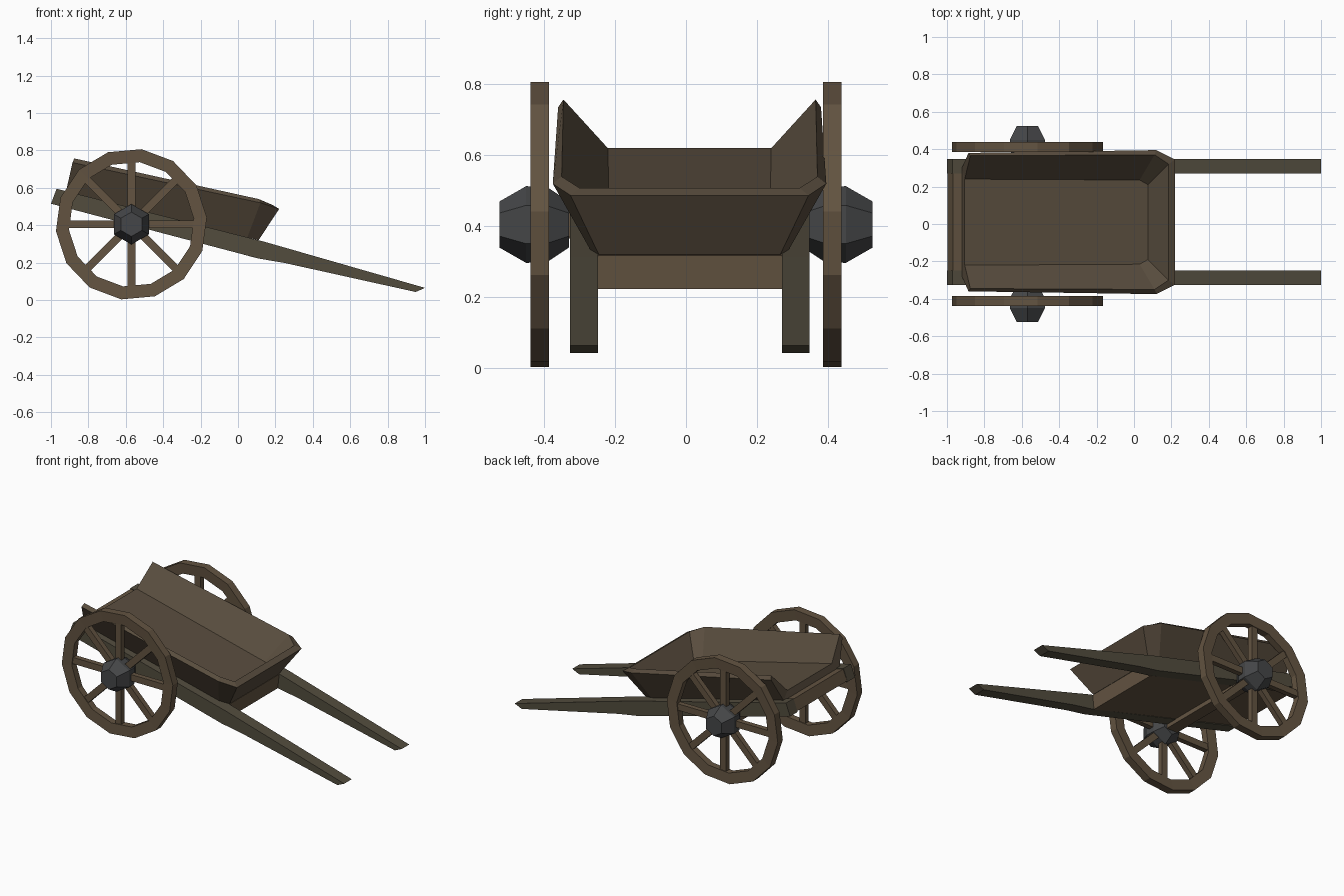
import bpy, bmesh, math
from mathutils import Matrix, Vector

if "Cube" in bpy.data.objects:
    bpy.data.objects.remove(bpy.data.objects["Cube"])


def material(name, rgb):
    m = bpy.data.materials.new(name)
    m.diffuse_color = (*rgb, 1)
    m.use_nodes = True
    m.node_tree.nodes["Principled BSDF"].inputs["Base Color"].default_value = m.diffuse_color
    return m


WOOD = material("brown_wood", (0.125, 0.088, 0.053))
TUB = material("dark_wood", (0.10, 0.074, 0.048))
POLE = material("grey_wood", (0.085, 0.073, 0.048))
IRON = material("iron", (0.06, 0.062, 0.065))


def finish(bm, name, mat):
    bmesh.ops.recalc_face_normals(bm, faces=bm.faces)
    me = bpy.data.meshes.new(name)
    bm.to_mesh(me)
    bm.free()
    me.materials.append(mat)
    ob = bpy.data.objects.new(name, me)
    bpy.context.collection.objects.link(ob)
    return ob


def extrude_xz(name, profile, y0, y1, mat):
    bm = bmesh.new()
    a = [bm.verts.new((x, y0, z)) for x, z in profile]
    b = [bm.verts.new((x, y1, z)) for x, z in profile]
    bm.faces.new(a)
    bm.faces.new(b)
    for i in range(len(a)):
        j = (i + 1) % len(a)
        bm.faces.new((a[i], a[j], b[j], b[i]))
    return finish(bm, name, mat)


def lathe_y(name, rings, sides, phase, centre, mat, closed=False):
    # rings of (radius, y) turned around a y axis through centre
    bm = bmesh.new()
    loops = []
    for r, y in rings:
        loops.append([bm.verts.new((centre[0] + r * math.cos(phase + math.tau * i / sides), y,
                                    centre[1] + r * math.sin(phase + math.tau * i / sides)))
                      for i in range(sides)])
    n = len(loops)
    for k in range(n if closed else n - 1):
        p, q = loops[k], loops[(k + 1) % n]
        for i in range(sides):
            j = (i + 1) % sides
            bm.faces.new((p[i], p[j], q[j], q[i]))
    if not closed:
        bm.faces.new(loops[0])
        bm.faces.new(loops[-1])
    return finish(bm, name, mat)


AXLE = (-0.57, 0.405)

# Wheels: 14-sided rim, eight spokes, iron hub
for side, label in ((1, "back"), (-1, "front")):
    yc = side * 0.412
    lathe_y(label + "_wheel_rim",
            [(0.405, yc - 0.026), (0.405, yc + 0.026), (0.335, yc + 0.022), (0.335, yc - 0.022)],
            14, 0.09, AXLE, WOOD, closed=True)
    bm = bmesh.new()
    for i in range(8):
        mat = (Matrix.Translation((AXLE[0], yc, AXLE[1])) @ Matrix.Rotation(i * math.pi / 4, 4, 'Y')
               @ Matrix.Translation((0.2, 0, 0)) @ Matrix.Diagonal((0.3, 0.034, 0.042, 1)))
        bmesh.ops.create_cube(bm, size=1, matrix=mat)
    finish(bm, label + "_wheel_spokes", WOOD)
    lathe_y(label + "_hub",
            [(0.065, side * 0.33), (0.105, side * 0.39), (0.108, side * 0.45), (0.065, side * 0.525)],
            6, math.pi / 2, AXLE, IRON)

# Axle beam
bm = bmesh.new()
bmesh.ops.create_cube(bm, size=1, matrix=Matrix.Translation((AXLE[0], 0, AXLE[1]))
                      @ Matrix.Diagonal((0.08, 0.8, 0.08, 1)))
finish(bm, "axle", WOOD)

# Shafts, tapering to the handles, and the base slab between them
shaft = [(-0.97, 0.595), (-1.0, 0.515), (-0.3, 0.33), (0.11, 0.222), (0.25, 0.198),
         (0.95, 0.043), (1.0, 0.065), (0.14, 0.312)]
extrude_xz("back_shaft", shaft, 0.27, 0.348, POLE)
extrude_xz("front_shaft", shaft, -0.326, -0.248, POLE)
extrude_xz("base_slab", [(-0.968, 0.59), (-0.997, 0.52), (0.10, 0.224), (0.11, 0.318)],
           -0.25, 0.272, WOOD)

# Tub: flared walls with chamfered front corners, open at the rear
half_rings = [
    [(-0.92, 0.29, 0.578), (0.05, 0.28, 0.335), (0.11, 0.255, 0.32)],    # outer bottom
    [(-0.885, 0.37, 0.735), (0.12, 0.385, 0.52), (0.22, 0.335, 0.487)],  # outer top
    [(-0.875, 0.355, 0.757), (0.11, 0.36, 0.54), (0.185, 0.31, 0.508)],  # inner top
    [(-0.905, 0.23, 0.62), (0.03, 0.225, 0.392), (0.075, 0.20, 0.38)],   # inner bottom
]
bm = bmesh.new()
rings = []
for h in half_rings:
    pts = h + [(x, -y, z) for x, y, z in reversed(h)]
    rings.append([bm.verts.new(Vector(p) + Vector((0, 0.01, 0))) for p in pts])
for p, q in zip(rings, rings[1:]):
    for i in range(5):
        bm.faces.new((p[i], p[i + 1], q[i + 1], q[i]))
bm.faces.new(rings[0])
bm.faces.new(rings[3])
for e in (0, 5):
    bm.faces.new([r[e] for r in rings])
bm.faces.new((rings[0][0], rings[3][0], rings[3][5], rings[0][5]))
finish(bm, "tub", TUB)
